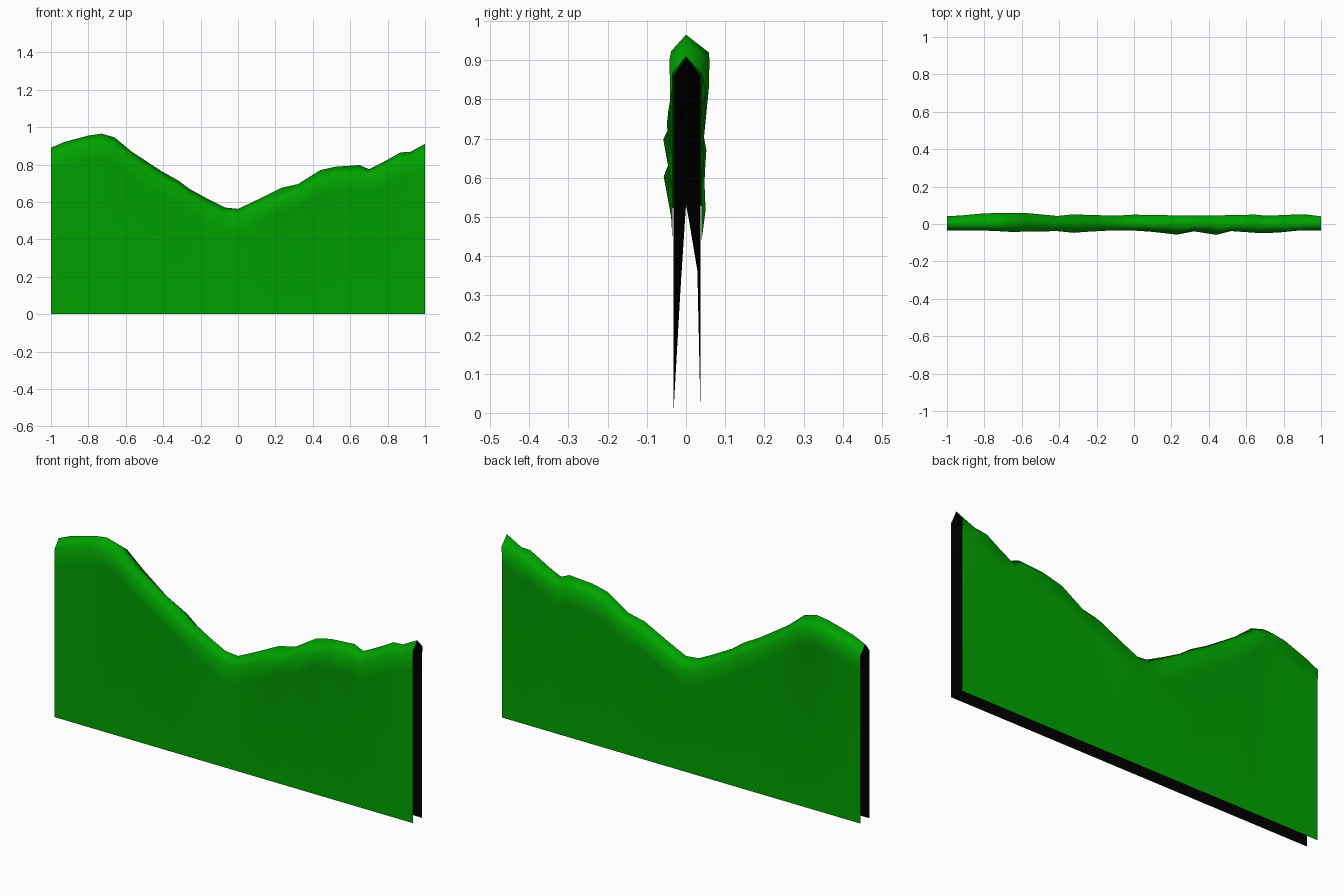
import bpy
import bmesh
from math import exp

# Remove only the default cube
cube = bpy.data.objects.get("Cube")
if cube:
    bpy.data.objects.remove(cube, do_unlink=True)


def make_material(name, color):
    material = bpy.data.materials.new(name)
    material.use_nodes = True
    material.diffuse_color = color
    shader = material.node_tree.nodes["Principled BSDF"]
    shader.inputs["Base Color"].default_value = color
    shader.inputs["Roughness"].default_value = 0.9
    return material


def bump(x, centre, width):
    return exp(-((x - centre) / width) ** 2)


# Ridge stations: position and crest height in hundredths,
# front and back shoulder offsets in thousandths
STATIONS = [
    (-100, 89, 34, 42), (-93, 92, 34, 45), (-80, 95.5, 35, 57),
    (-73, 96.5, 38, 58), (-66, 94.5, 42, 60), (-57, 87, 41, 58),
    (-41, 76.5, 38, 43), (-32, 71.5, 47, 52), (-26, 67, 42, 49),
    (-15, 61, 36, 46), (-7, 57, 35, 46), (0, 56.3, 35, 50),
    (10, 61, 42, 48), (23, 67.5, 57, 46), (32, 69.5, 39, 45),
    (44, 77, 58, 45), (52, 78.8, 38, 48), (65, 79.7, 47, 50),
    (70, 77.5, 49, 45), (78, 81.5, 45, 47), (87, 86.5, 36, 51),
    (92, 86.7, 36, 51), (100, 91, 35, 41),
]
FRONT_FOOT, BACK_FOOT = -0.034, 0.039


def outer_section(x, height, front, back):
    """Open hill profile, from the front foot over the crest to the back foot."""
    lumps = bump(x, 0.23, 0.06) + bump(x, 0.44, 0.06)
    fold = height - 0.13
    return [
        (x, FRONT_FOOT, 0),
        (x, FRONT_FOOT, fold),
        (x, -front, height - 0.042 - 0.03 * lumps),
        (x, 0, height),
        (x, back, height - 0.045),
        (x, BACK_FOOT, fold),
        (x, BACK_FOOT, 0),
    ]


def inner_section(x, height, front, back):
    """Lining just inside the hill, pinched together at the valley."""
    gap = 0.002
    pinch = bump(x, 0, 0.13)
    front_y, back_y = FRONT_FOOT + gap, BACK_FOOT - gap
    return [
        (x, back_y, 0),
        (x, back_y - 0.008 * pinch, height - 0.2),
        (x, back_y * (1 - 0.8 * pinch), height - 0.05 - 0.02 * pinch),
        (x, 0, height - gap - 0.03 * pinch),
        (x, front_y * (1 - 0.9 * pinch), height - 0.05 - 0.03 * pinch),
        (x, front_y * (1 - 0.55 * pinch), height * 0.55),
        (x, front_y, 0),
    ]


def build_sheet(name, section, material):
    """Loft one open sheet through the section at every station."""
    bm = bmesh.new()
    rows = []
    for px, height, front, back in STATIONS:
        points = section(px / 100, height / 100, front / 1000, back / 1000)
        rows.append([bm.verts.new(p) for p in points])
    for left, right in zip(rows, rows[1:]):
        for i in range(len(left) - 1):
            face = bm.faces.new((left[i], right[i], right[i + 1], left[i + 1]))
            face.smooth = True
    mesh = bpy.data.meshes.new(name)
    bm.to_mesh(mesh)
    bm.free()
    mesh.materials.append(material)
    sheet = bpy.data.objects.new(name, mesh)
    bpy.context.collection.objects.link(sheet)


# Hollow hill ridge with a dark lining, open underneath and at both ends
build_sheet("hill_ridge", outer_section,
            make_material("grass green", (0, 0.36, 0, 1)))
build_sheet("hill_lining", inner_section,
            make_material("black lining", (0, 0, 0, 1)))
